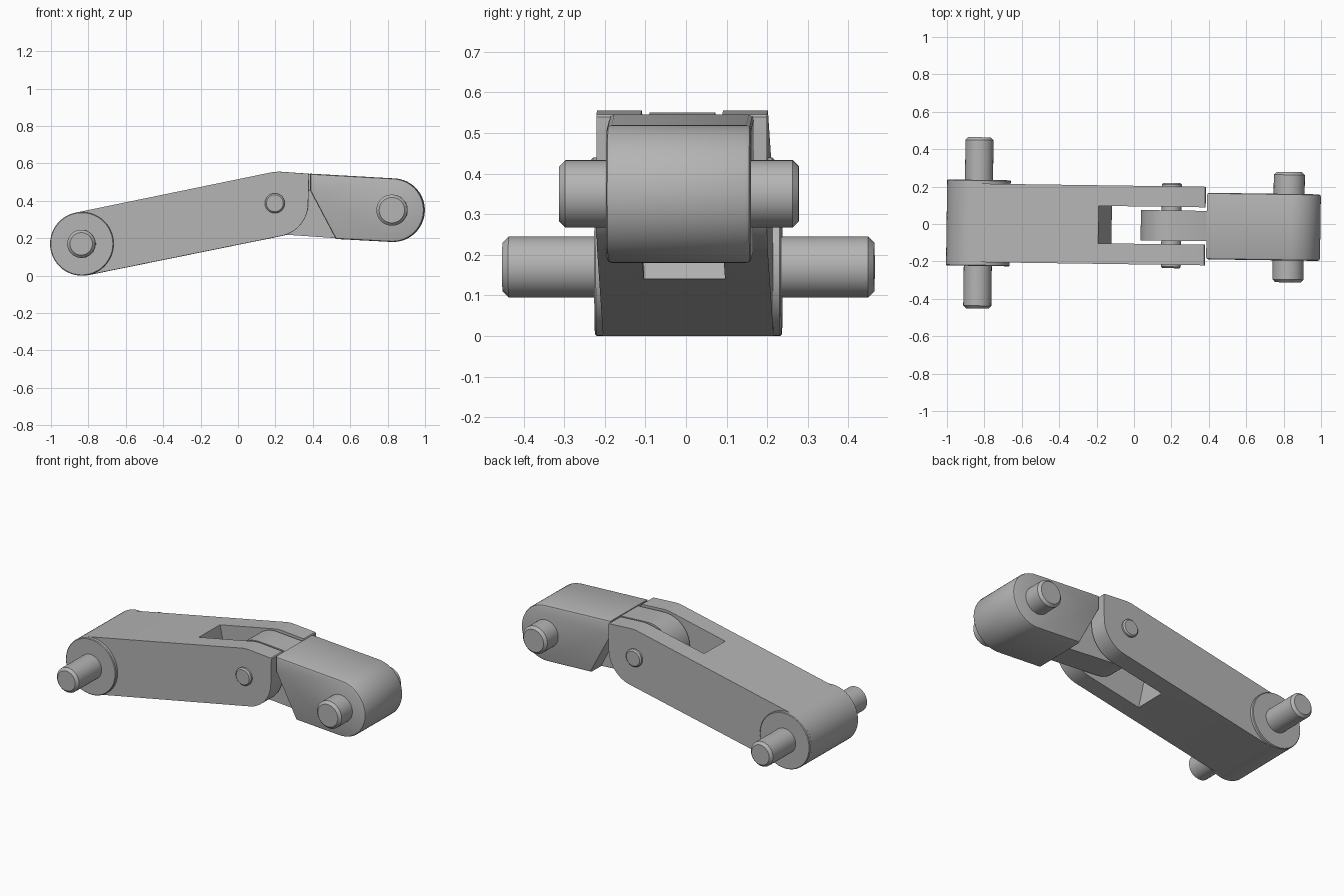
import bpy
import bmesh
from math import sin, cos, radians
from mathutils import Matrix, Vector

cube = bpy.data.objects.get("Cube")
if cube:
    bpy.data.objects.remove(cube, do_unlink=True)

# One plain grey for every part
grey = bpy.data.materials.new("plain grey")
grey.use_nodes = True
colour = (0.46, 0.46, 0.46, 1)
grey.diffuse_color = colour
grey.node_tree.nodes["Principled BSDF"].inputs["Base Color"].default_value = colour

# The whole assembly is turned very slightly about the vertical
PIVOT = Vector((-0.4, 0, 0))
YAW = Matrix.Translation(PIVOT) @ Matrix.Rotation(radians(-0.8), 4, 'Z') @ Matrix.Translation(-PIVOT)

BASE = (-0.832, 0.17)    # pivot centres in x, z
HINGE = (0.2, 0.387)
TIP = (0.827, 0.35)
END_R = 0.17


def arc(centre, r, start, end, steps=32):
    angles = [radians(start + (end - start) * i / steps) for i in range(steps + 1)]
    return [(centre[0] + r * cos(a), centre[1] + r * sin(a)) for a in angles]


def prism(name, outline, half, chamfer=0.0, segments=1):
    """Extrude an x-z outline along y, with optional bevelled rims."""
    bm = bmesh.new()
    face = bm.faces.new([bm.verts.new((x, -half, z)) for x, z in outline])
    grown = bmesh.ops.extrude_face_region(bm, geom=[face])["geom"]
    moved = [v for v in grown if isinstance(v, bmesh.types.BMVert)]
    bmesh.ops.translate(bm, verts=moved, vec=(0, 2 * half, 0))
    bmesh.ops.recalc_face_normals(bm, faces=bm.faces)
    if chamfer:
        rims = [e for e in bm.edges if abs(e.verts[0].co.y - e.verts[1].co.y) < 1e-5]
        bmesh.ops.bevel(bm, geom=rims, offset=chamfer, segments=segments,
                        profile=0.5, affect='EDGES')
    bmesh.ops.transform(bm, matrix=YAW, verts=bm.verts)
    mesh = bpy.data.meshes.new(name)
    bm.to_mesh(mesh)
    bm.free()
    mesh.materials.append(grey)
    ob = bpy.data.objects.new(name, mesh)
    bpy.context.collection.objects.link(ob)
    return ob


def activate(ob):
    bpy.ops.object.select_all(action='DESELECT')
    ob.select_set(True)
    bpy.context.view_layer.objects.active = ob


def cylinder(name, centre, r, half, chamfer):
    return prism(name, arc(centre, r, 0, 352.5, 47), half, chamfer)


# Long forked link: round foot, straight flanks, rounded lower nose
link = prism("forked_link",
             arc(BASE, END_R, 101.7, 281.7)
             + arc(HINGE, 0.178, -78.3, 0, 16)
             + [(0.382, 0.54), (0.377, 0.545), (0.22, 0.556), (0.19, 0.554)], 0.21)

# Slot between the fork arms, its end wall square to the link
slot = prism("slot_cutter",
             [(-0.238, 0.7), (-0.1, 0.05), (0.6, 0.05), (0.6, 0.7)], 0.1)
slot.hide_render = True
cut = link.modifiers.new("slot", 'BOOLEAN')
cut.operation = 'DIFFERENCE'
cut.solver = 'EXACT'
cut.object = slot
activate(link)
bpy.ops.object.modifier_apply(modifier=cut.name)
bpy.data.objects.remove(slot, do_unlink=True)

parts = [link]

# Raised round boss and long pin at the foot
parts.append(cylinder("base_boss", BASE, END_R, 0.23, 0.004))
parts.append(cylinder("base_pin", BASE, 0.075, 0.458, 0.015))

# Hinge pin through the fork
parts.append(cylinder("hinge_pin", HINGE, 0.053, 0.228, 0.008))

# Short link: tongue inside the fork and a wide block with an undercut heel
parts.append(prism("hinge_tongue",
                   arc(HINGE, 0.164, 87, 267)
                   + [(0.53, 0.2), (0.6, 0.3), (0.6, 0.45), (0.42, 0.538)], 0.081))
parts.append(prism("tip_block",
                   [(0.388, 0.545), (0.388, 0.455), (0.525, 0.196)]
                   + arc(TIP, END_R, -93, 87), 0.178, 0.012, 2))
parts.append(cylinder("tip_pin", TIP, 0.083, 0.295, 0.015))

for part in parts:
    activate(part)
    bpy.ops.object.shade_smooth_by_angle(angle=radians(30))
